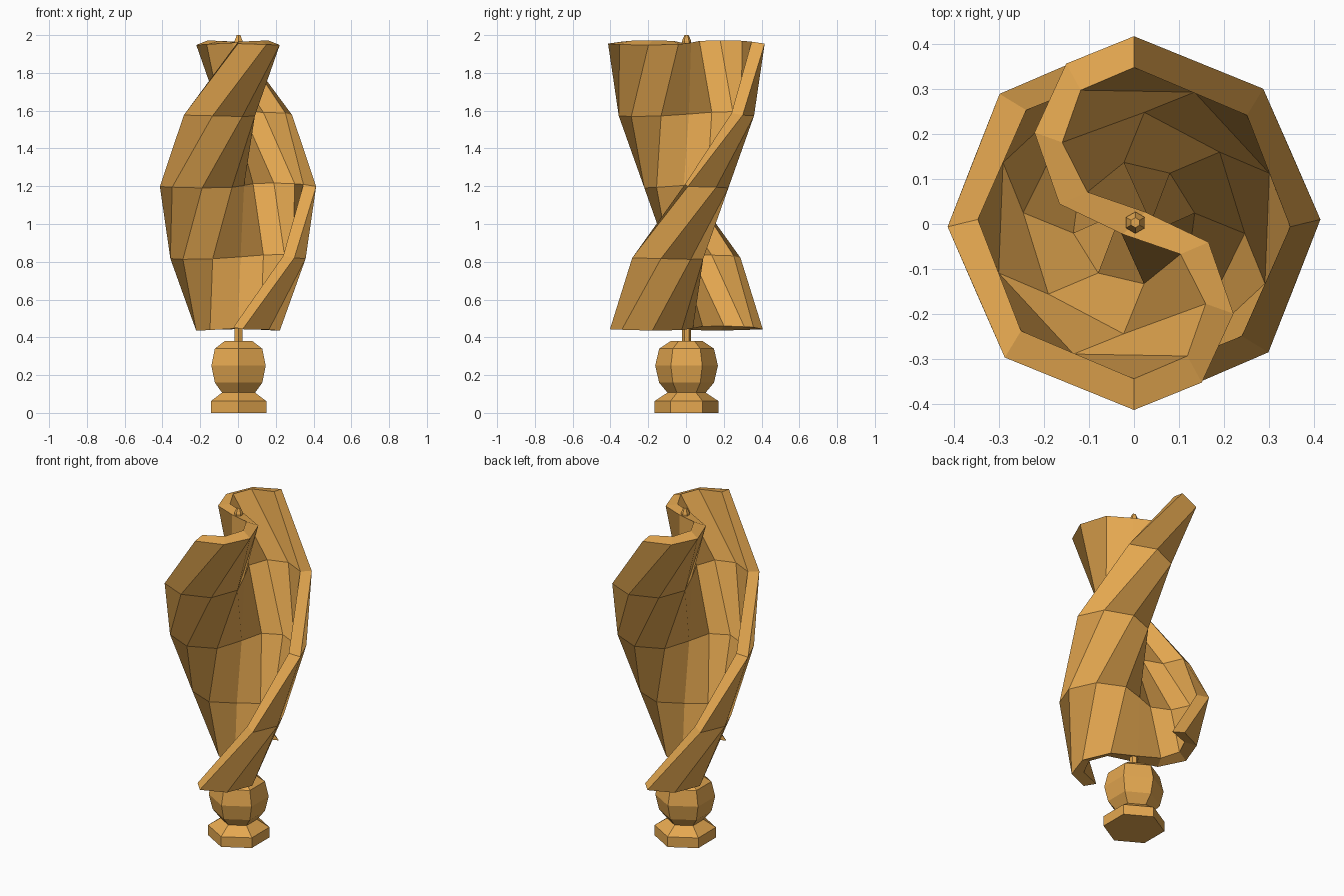
import bpy, bmesh, math

if "Cube" in bpy.data.objects:
    bpy.data.objects.remove(bpy.data.objects["Cube"])

mat = bpy.data.materials.new("amber")
mat.diffuse_color = (0.78, 0.39, 0.08, 1)
mat.use_nodes = True
mat.node_tree.nodes["Principled BSDF"].inputs["Base Color"].default_value = mat.diffuse_color


def make_object(name, bm, location):
    mesh = bpy.data.meshes.new(name)
    bm.to_mesh(mesh)
    bm.free()
    mesh.materials.append(mat)
    obj = bpy.data.objects.new(name, mesh)
    obj.location = location
    bpy.context.collection.objects.link(obj)
    return obj


def lathe(name, profile, sides=6):
    # stacked polygon rings with a corner on the y axis
    bm = bmesh.new()
    rings = []
    for r, z in profile:
        angles = [math.pi / 2 + math.tau * i / sides for i in range(sides)]
        rings.append([bm.verts.new((r * math.cos(a), r * math.sin(a), z)) for a in angles])
    for lo, hi in zip(rings, rings[1:]):
        for i in range(sides):
            j = (i + 1) % sides
            bm.faces.new((lo[i], lo[j], hi[j], hi[i]))
    bm.faces.new(rings[0][::-1])
    bm.faces.new(rings[-1])
    return make_object(name, bm, (0.003, 0.003, 0))


# turned base: foot, neck and rounded knob
lathe("foot", [(0.17, 0), (0.17, 0.062), (0.10, 0.108)])
lathe("knob", [(0.10, 0.106), (0.145, 0.16), (0.166, 0.25), (0.145, 0.34), (0.085, 0.38)])

# central shaft with a tapered tip
lathe("shaft", [(0.024, 0.36), (0.024, 1.97), (0.011, 2.0)])

# S-shaped section: two half circles meeting at the axis
R = 0.19
half = [(R * math.cos(math.radians(a)), R + R * math.sin(math.radians(a)))
        for a in (90, 135, 180, 225)]
section = half + [(0, 0)] + [(-x, -y) for x, y in reversed(half)]

# blades: the section rises with a half turn of twist
LEVELS, Z0, Z1 = 4, 0.448, 1.960
bm = bmesh.new()
rows = []
for k in range(LEVELS + 1):
    t = k / LEVELS
    c, s = math.cos(math.pi * (t - 1)), math.sin(math.pi * (t - 1))
    z = Z0 + (Z1 - Z0) * t
    rows.append([bm.verts.new((c * x - s * y, s * x + c * y, z)) for x, y in section])
for lo, hi in zip(rows, rows[1:]):
    for i in range(len(section) - 1):
        quad = [lo[i], lo[i + 1], hi[i + 1], hi[i]]
        if i < 4:   # start corner chosen so both halves fold outward
            quad = quad[1:] + quad[:1]
        bm.faces.new(quad)
blades = make_object("twisted_blades", bm, (0.0, 0.002, 0))

# even wall thickness about the middle surface
wall = blades.modifiers.new("wall", "SOLIDIFY")
wall.thickness = 0.07
wall.offset = 0
